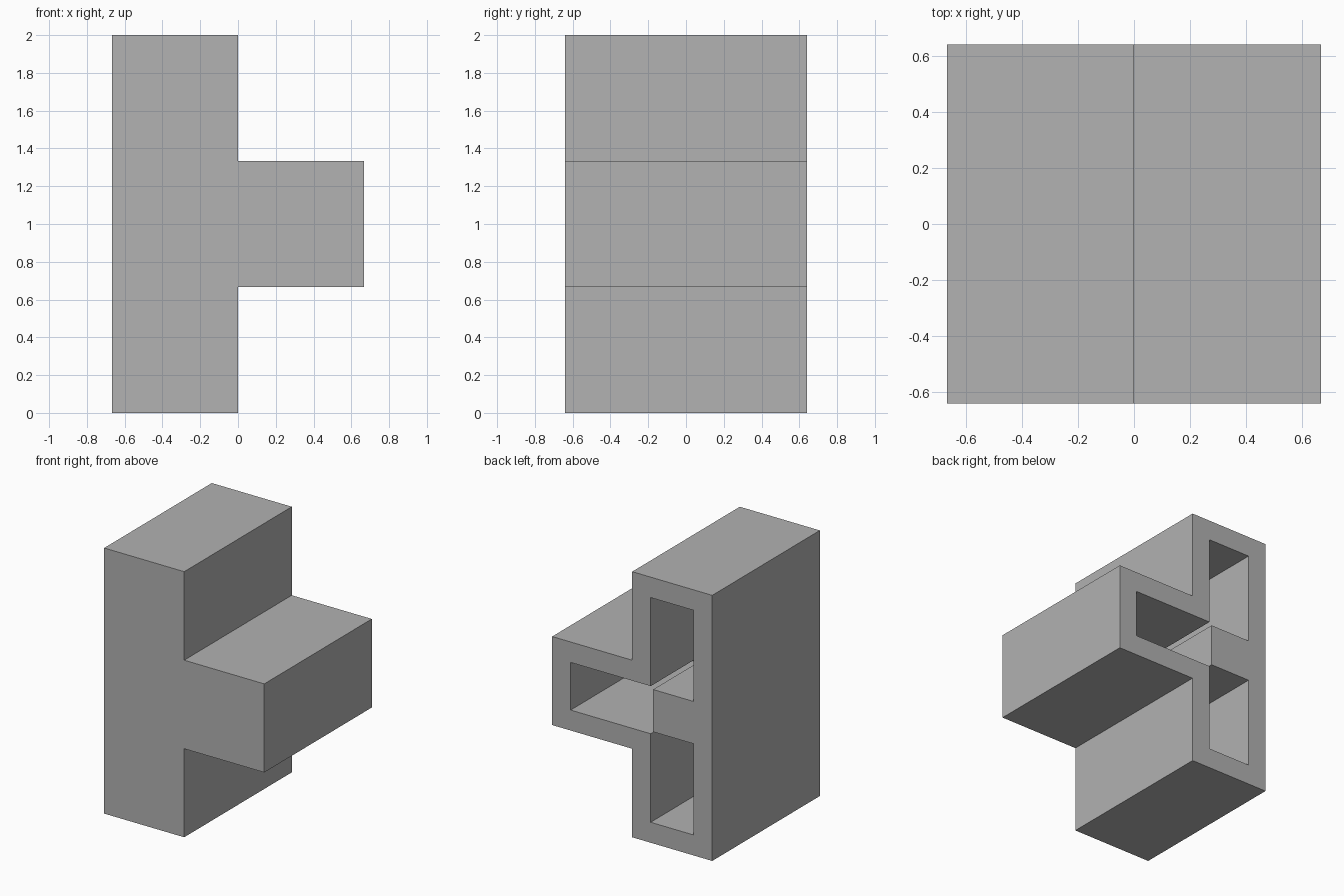
import bpy, bmesh

cube = bpy.data.objects.get("Cube")
if cube:
    bpy.data.objects.remove(cube, do_unlink=True)

UNIT = 2 / 3        # side of one square cell
HALF_DEPTH = 0.64
WALL = 0.154        # shell thickness
NOTCH = 0.02        # overlap where the three pockets meet

grey = bpy.data.materials.new("plain grey")
grey.use_nodes = True
grey.diffuse_color = (0.445, 0.445, 0.445, 1)
grey.node_tree.nodes["Principled BSDF"].inputs["Base Color"].default_value = grey.diffuse_color


def prism(name, upper_half, y_front, y_back):
    """Mirror an upper-half x,z outline about z = 1 and extrude it along y."""
    outline = upper_half + [(x, 2 - z) for x, z in reversed(upper_half)]
    bm = bmesh.new()
    face = bm.faces.new([bm.verts.new((x, y_front, z)) for x, z in outline])
    extruded = bmesh.ops.extrude_face_region(bm, geom=[face])["geom"]
    moved = [v for v in extruded if isinstance(v, bmesh.types.BMVert)]
    bmesh.ops.translate(bm, verts=moved, vec=(0, y_back - y_front, 0))
    bmesh.ops.recalc_face_normals(bm, faces=bm.faces)
    mesh = bpy.data.meshes.new(name)
    bm.to_mesh(mesh)
    bm.free()
    mesh.materials.append(grey)
    obj = bpy.data.objects.new(name, mesh)
    bpy.context.collection.objects.link(obj)
    return obj


# Outer T-shaped block
arm_top = 1 + UNIT / 2
body = prism("t_block", [(-UNIT, 2), (0, 2), (0, arm_top), (UNIT, arm_top)],
             -HALF_DEPTH, HALF_DEPTH)

# Three joined pockets, open at the back and closed by the front wall
pocket_top = arm_top - WALL
pocket = prism("pocket_cutter", [
    (-WALL - NOTCH, pocket_top - NOTCH),
    (-UNIT + WALL, pocket_top - NOTCH),
    (-UNIT + WALL, 2 - WALL),
    (-WALL, 2 - WALL),
    (-WALL, pocket_top),
    (UNIT - WALL, pocket_top),
], -HALF_DEPTH + WALL, HALF_DEPTH + 0.1)
pocket.hide_render = True

cut = body.modifiers.new("pockets", "BOOLEAN")
cut.operation = "DIFFERENCE"
cut.solver = "EXACT"
cut.object = pocket

# Bake the cut and drop the cutter
bpy.context.view_layer.objects.active = body
bpy.ops.object.modifier_apply(modifier=cut.name)
bpy.data.objects.remove(pocket, do_unlink=True)
